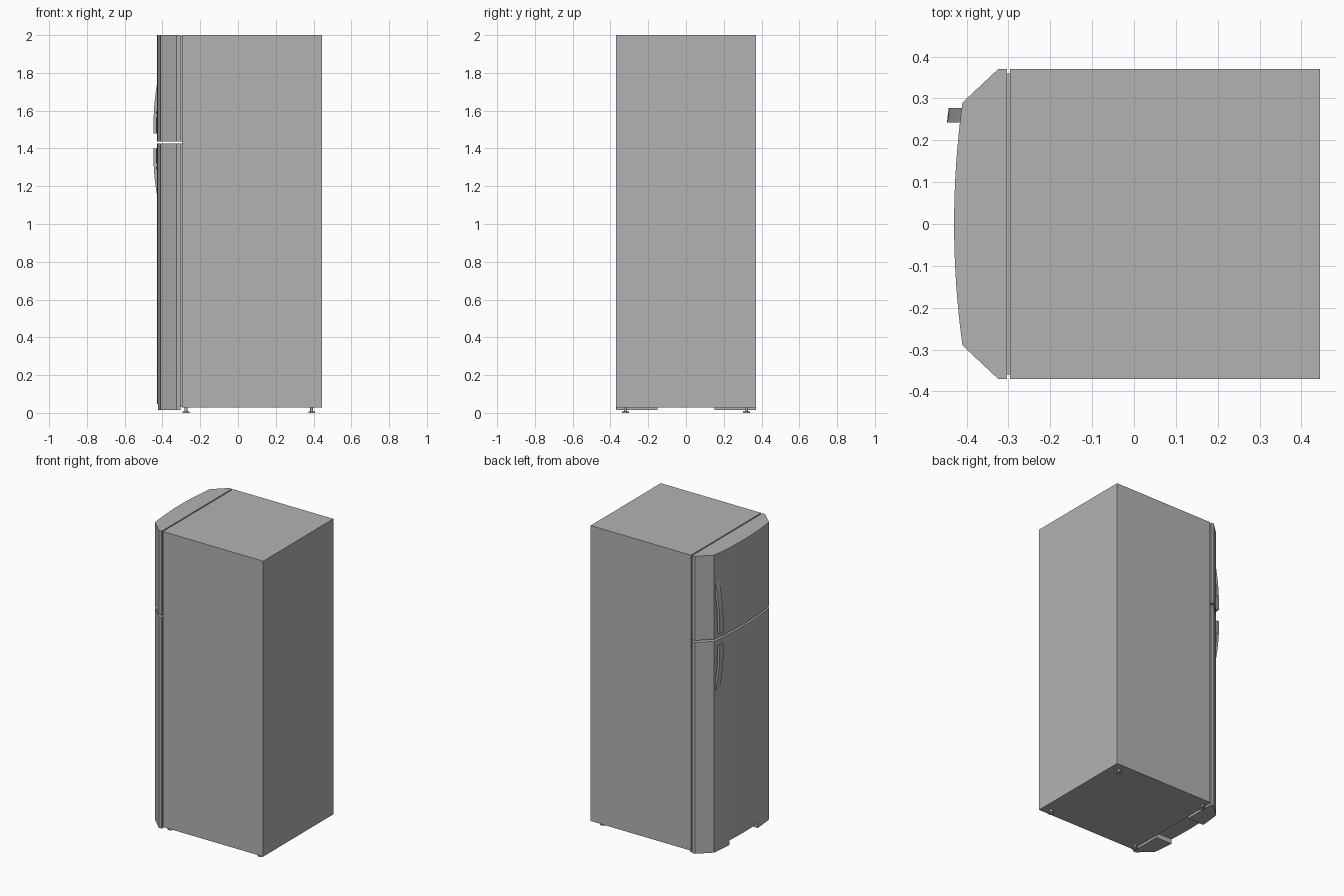
import bpy, bmesh, math
from mathutils import Vector

cube = bpy.data.objects.get("Cube")
if cube:
    bpy.data.objects.remove(cube, do_unlink=True)

grey = bpy.data.materials.new("light_grey")
grey.use_nodes = True
grey.diffuse_color = (0.45, 0.45, 0.45, 1)
grey.node_tree.nodes["Principled BSDF"].inputs["Base Color"].default_value = (0.45, 0.45, 0.45, 1)


def finish(name, bm):
    bmesh.ops.recalc_face_normals(bm, faces=bm.faces)
    mesh = bpy.data.meshes.new(name)
    bm.to_mesh(mesh)
    bm.free()
    mesh.materials.append(grey)
    obj = bpy.data.objects.new(name, mesh)
    bpy.context.collection.objects.link(obj)
    return obj


def extrude(name, points, offset):
    """Sweep a closed outline of 3D points along an offset."""
    bm = bmesh.new()
    face = bm.faces.new([bm.verts.new(p) for p in points])
    result = bmesh.ops.extrude_face_region(bm, geom=[face])
    verts = [v for v in result["geom"] if isinstance(v, bmesh.types.BMVert)]
    bmesh.ops.translate(bm, verts=verts, vec=offset)
    return finish(name, bm)


def box(name, x0, x1, y0, y1, z0, z1):
    return extrude(name, [(x0, y0, z0), (x1, y0, z0), (x1, y1, z0), (x0, y1, z0)], (0, 0, z1 - z0))


def door_front(y):
    return -0.43 + 0.02 * (y / 0.29) ** 2


def door(name, z0, z1):
    # Bowed front, angled corners and a flat back
    outline = [(-0.304, -0.37), (-0.325, -0.37)]
    outline += [(door_front(y), y) for y in (-0.29 + 0.58 * i / 20 for i in range(21))]
    outline += [(-0.325, 0.37), (-0.304, 0.37)]
    return extrude(name, [(x, y, z0) for x, y in outline], (0, 0, z1 - z0))


# Cabinet, seal strips and doors
box("cabinet", -0.296, 0.445, -0.37, 0.37, 0.028, 2)
box("upper_seal", -0.304, -0.296, -0.36, 0.36, 1.438, 1.995)
box("lower_seal", -0.304, -0.296, -0.36, 0.36, 0.03, 1.425)
door("upper_door", 1.438, 2)
lower_door = door("lower_door", 0.015, 1.425)

# Notch below the lower door
cutter = box("notch_cutter", -0.5, -0.2, -0.15, 0.15, -0.1, 0.047)
cutter.hide_render = True
cutter.hide_viewport = True
cut = lower_door.modifiers.new("notch", "BOOLEAN")
cut.operation = "DIFFERENCE"
cut.solver = "EXACT"
cut.object = cutter


def handle(name, grip_z, tip_z):
    # Curved bar: free at the grip end, meeting the door at the tip
    steps = 12
    outer, inner = [], []
    for i in range(steps + 1):
        t = i / steps
        z = grip_z + (tip_z - grip_z) * t
        x = -0.447 + 0.032 * max(0, (t - 0.2) / 0.8) ** 1.7
        outer.append((x, 0.243, z))
        inner.append((x + 0.015, 0.243, z))
    extrude(name, outer + inner[::-1], (-0.004 + 0.008, 0.034, 0))
    # Mounting post
    z = grip_z + (tip_z - grip_z) * 0.3
    box(name + "_post", -0.436, -0.408, 0.25, 0.27, z - 0.015, z + 0.015)


handle("upper_handle", 1.48, 1.82)
handle("lower_handle", 1.4, 1.08)

# Levelling feet: a disc with a threaded stem
for x, x_name in ((-0.275, "front"), (0.39, "rear")):
    for y, y_name in ((-0.32, "right"), (0.32, "left")):
        bm = bmesh.new()
        for radius, z0, z1 in ((0.018, 0, 0.008), (0.008, 0.006, 0.03)):
            made = bmesh.ops.create_cone(bm, cap_ends=True, segments=16, radius1=radius,
                                         radius2=radius, depth=z1 - z0)
            bmesh.ops.translate(bm, verts=made["verts"], vec=Vector((x, y, (z0 + z1) / 2)))
        finish(f"{x_name}_{y_name}_foot", bm)
